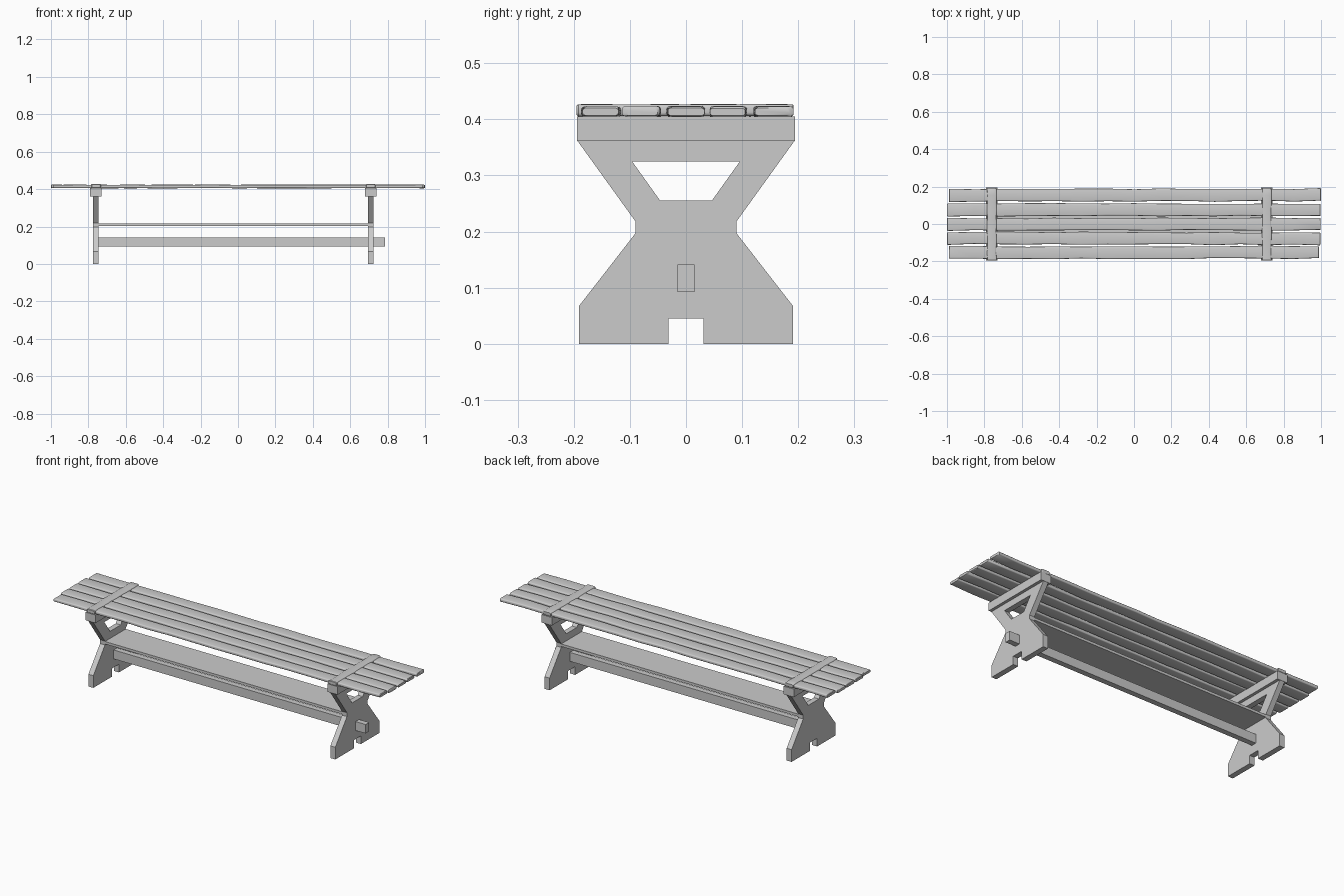
import bpy, bmesh, math, random
from mathutils import Vector

if "Cube" in bpy.data.objects:
    bpy.data.objects.remove(bpy.data.objects["Cube"])

random.seed(4)
LEG_X = {"left": -0.76, "right": 0.71}


def new_object(name, bm):
    mesh = bpy.data.meshes.new(name)
    bm.to_mesh(mesh)
    bm.free()
    obj = bpy.data.objects.new(name, mesh)
    bpy.context.collection.objects.link(obj)
    return obj


def box(name, lo, hi):
    lo, hi = Vector(lo), Vector(hi)
    bm = bmesh.new()
    bmesh.ops.create_cube(bm, size=1)
    for v in bm.verts:
        v.co = (lo + hi) / 2 + v.co * (hi - lo)
    return new_object(name, bm)


def rough_plank(name, start, end, width, thick, steps, wobble, along_y=False):
    """Loft a rounded section along x (or y) with slightly uneven edges."""
    r, n = 0.006, 3
    section = []
    for k, (sx, sz) in enumerate([(1, 1), (-1, 1), (-1, -1), (1, -1)]):
        for i in range(n + 1):
            a = math.pi / 2 * (k + i / n)
            section.append((sx, sx * (width / 2 - r) + r * math.cos(a),
                            sz * (thick / 2 - r) + r * math.sin(a)))
    start, end = Vector(start), Vector(end)
    # short tapered stations round off the two ends
    length = (end - start).length
    stations = [0, 0.003 / length] + [i / steps for i in range(1, steps)] + [1 - 0.003 / length, 1]
    bm = bmesh.new()
    rings = []
    for t in stations:
        p = start.lerp(end, t)
        inset = 0.0025 if t in (0, 1) else 0
        edge = {s: random.uniform(-wobble, wobble) for s in (1, -1)}
        lift = random.uniform(-0.0008, 0.0008)
        ring = []
        for s, w, h in section:
            w = w * (1 - 2 * inset / width) + edge[s]
            h = h * (1 - 2 * inset / thick) + lift
            off = Vector((-w, 0, h)) if along_y else Vector((0, w, h))
            ring.append(bm.verts.new(p + off))
        rings.append(ring)
    m = len(section)
    for a, b in zip(rings, rings[1:]):
        for i in range(m):
            bm.faces.new((a[i], a[(i + 1) % m], b[(i + 1) % m], b[i]))
    bm.faces.new(rings[0])
    bm.faces.new(rings[-1])
    bmesh.ops.recalc_face_normals(bm, faces=bm.faces)
    obj = new_object(name, bm)
    bpy.ops.object.select_all(action="DESELECT")
    obj.select_set(True)
    bpy.context.view_layer.objects.active = obj
    bpy.ops.object.shade_smooth_by_angle(angle=math.radians(35))
    return obj


# Trestle legs: half outline with notch and handle opening, mirrored, thickened
HALF_LEG = [(0, 0.045), (0.031, 0.045), (0.031, 0), (0.191, 0), (0.191, 0.067),
            (0.09, 0.197), (0.09, 0.218), (0.193, 0.361), (0, 0.361), (0, 0.325),
            (0.096, 0.325), (0.046, 0.255), (0, 0.255)]
for side, x in LEG_X.items():
    bm = bmesh.new()
    bm.faces.new([bm.verts.new((0, y, z)) for y, z in HALF_LEG])
    leg = new_object(side + "_leg", bm)
    leg.location.x = x
    mirror = leg.modifiers.new("mirror", "MIRROR")
    mirror.use_axis = (False, True, False)
    solid = leg.modifiers.new("thickness", "SOLIDIFY")
    solid.thickness, solid.offset = 0.03, 0

    # Beam under the seat and batten across the slats
    box(side + "_seat_beam", (x - 0.031, -0.194, 0.361), (x + 0.031, 0.194, 0.405))
    rough_plank(side + "_seat_batten", (x, -0.195, 0.4165), (x, 0.192, 0.4165),
                0.049, 0.021, 10, 0.002, along_y=True)

# Lower shelf and the stretcher that pokes through the right leg
box("lower_shelf", (-0.747, -0.09, 0.202), (0.697, 0.09, 0.216))
box("stretcher", (-0.747, -0.015, 0.092), (0.786, 0.015, 0.141))

# Five seat slats: centre y, left end, right end
SLATS = [(-0.152, -0.99, 0.99), (-0.077, -1, 0.997), (-0.001, -1, 0.997),
         (0.076, -1, 0.997), (0.154, -0.99, 1)]
for i, (y, x0, x1) in enumerate(SLATS):
    skew = random.uniform(-0.002, 0.002)
    rough_plank(f"seat_slat_{i + 1}", (x0, y - skew, 0.414), (x1, y + skew, 0.414),
                0.066, 0.018, 14, 0.003)
